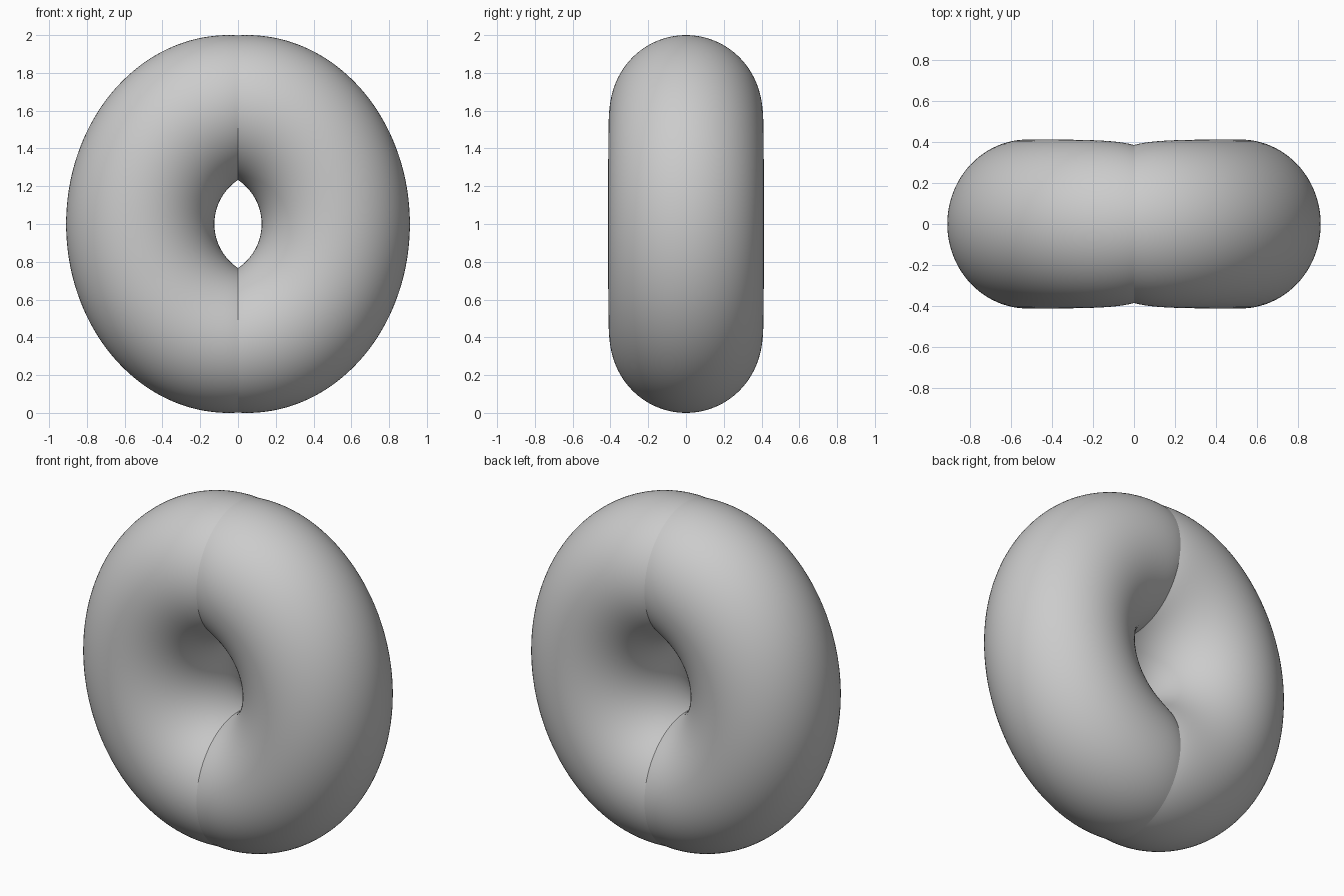
import bpy, bmesh
from math import sin, cos, pi, radians, exp, acos

if "Cube" in bpy.data.objects:
    bpy.data.objects.remove(bpy.data.objects["Cube"])

RING, SIDES = 128, 96
T0 = acos(-0.05 / 0.86)        # outer arc angle where it meets the seam
P0 = radians(56.4)             # inner arc angle where it meets the seam


def section(u):
    """Oval cross-section of the right half; u runs -1 (bottom) to 1 (top)."""
    t, p = u * T0, u * P0
    ox, oz = 0.05 + 0.86 * cos(t), 1 + sin(t)
    ix, iz = -0.153 + 0.278 * cos(p), 1 + 0.279 * sin(p)
    if abs(u) == 1:
        ox = ix = 0.0
    width = 0.412 - 0.027 * exp(-(ox + ix) / 2 / 0.1)
    pts = []
    for k in range(SIDES):
        a = 2 * pi * k / SIDES
        f = (1 + cos(a)) / 2
        pts.append((ix + (ox - ix) * f, width * sin(a), iz + (oz - iz) * f))
    return pts


# right half of the ring, lofted through the sections
bm = bmesh.new()
rows = [[bm.verts.new(p) for p in section(-1 + 2 * i / RING)] for i in range(RING + 1)]
for a, b in zip(rows, rows[1:]):
    for k in range(SIDES):
        n = (k + 1) % SIDES
        bm.faces.new((a[k], a[n], b[n], b[k]))

# mirrored left half, welded along the seam
geo = bm.verts[:] + bm.edges[:] + bm.faces[:]
bmesh.ops.mirror(bm, geom=geo, axis='X', merge_dist=0.0005)
bmesh.ops.remove_doubles(bm, verts=bm.verts[:], dist=0.0005)
bmesh.ops.recalc_face_normals(bm, faces=bm.faces[:])

# smooth surface with a crease at the seam
for f in bm.faces:
    f.smooth = True
for e in bm.edges:
    if all(abs(v.co.x) < 1e-4 for v in e.verts):
        e.smooth = False

mesh = bpy.data.meshes.new("ring")
bm.to_mesh(mesh)
bm.free()
ring = bpy.data.objects.new("ring", mesh)
bpy.context.collection.objects.link(ring)
